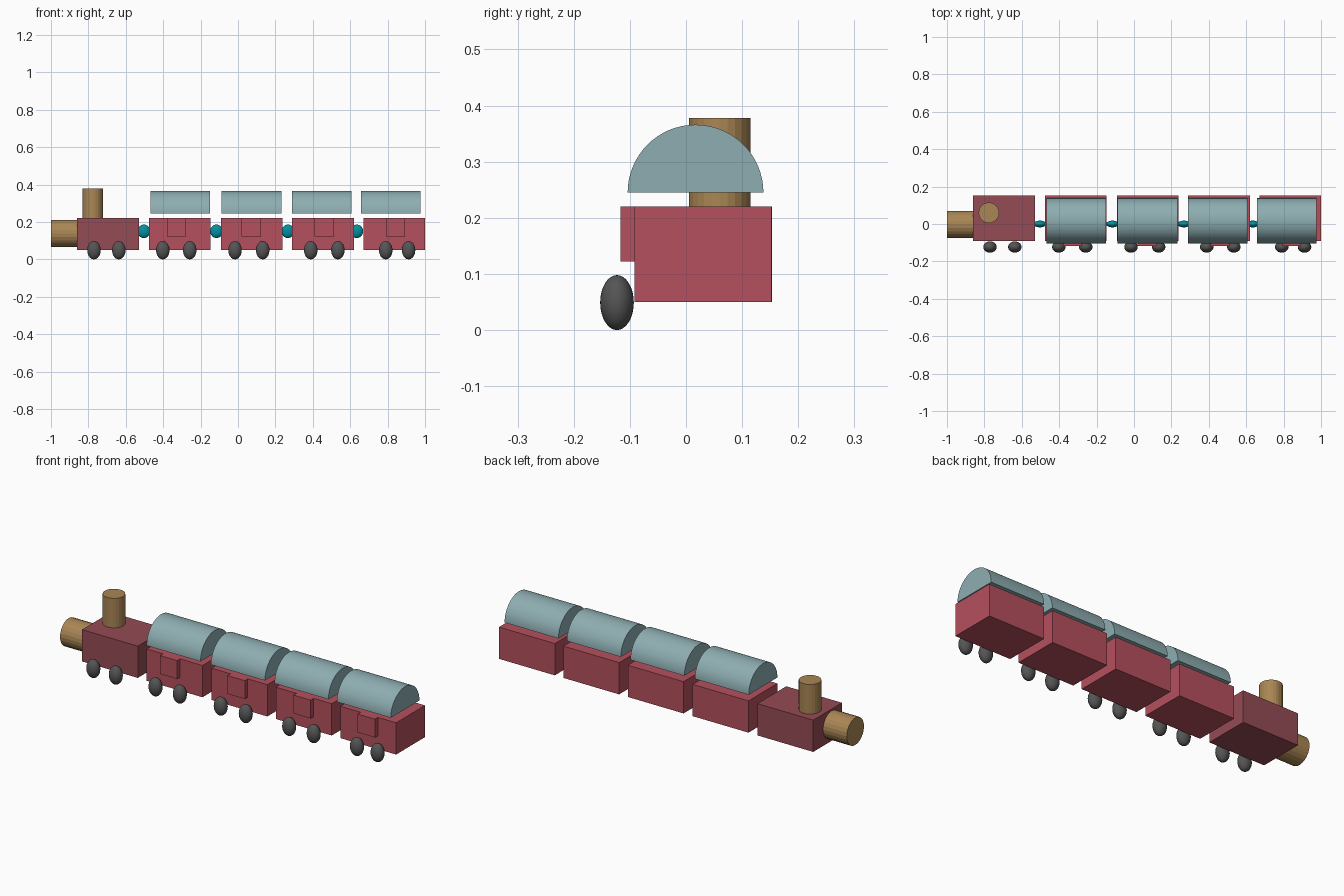
import bpy, bmesh, math
from mathutils import Matrix

if "Cube" in bpy.data.objects:
    bpy.data.objects.remove(bpy.data.objects["Cube"])


def material(name, rgb):
    m = bpy.data.materials.new(name)
    m.diffuse_color = (*rgb, 1)
    m.use_nodes = True
    m.node_tree.nodes["Principled BSDF"].inputs["Base Color"].default_value = m.diffuse_color
    return m


RED = material("carriage_red", (0.46, 0.08, 0.11))
MAROON = material("engine_maroon", (0.30, 0.07, 0.09))
BRASS = material("brass", (0.40, 0.24, 0.09))
BLUE = material("roof_blue", (0.27, 0.42, 0.44))
TEAL = material("coupling_teal", (0.0, 0.28, 0.36))
DARK = material("wheel_grey", (0.09, 0.09, 0.09))


def finish(name, bm, mat, smooth=False):
    bmesh.ops.recalc_face_normals(bm, faces=bm.faces)
    mesh = bpy.data.meshes.new(name)
    for f in bm.faces:
        f.smooth = smooth
    bm.to_mesh(mesh)
    bm.free()
    mesh.materials.append(mat)
    ob = bpy.data.objects.new(name, mesh)
    bpy.context.collection.objects.link(ob)
    return ob


def box(name, lo, hi, mat):
    bm = bmesh.new()
    size = [b - a for a, b in zip(lo, hi)]
    mid = [(a + b) / 2 for a, b in zip(lo, hi)]
    bmesh.ops.create_cube(bm, size=1, matrix=Matrix.Translation(mid) @ Matrix.Diagonal((*size, 1)))
    return finish(name, bm, mat)


def ellipsoid(name, mid, radii, mat):
    bm = bmesh.new()
    bmesh.ops.create_uvsphere(bm, u_segments=32, v_segments=16, radius=1,
                              matrix=Matrix.Translation(mid) @ Matrix.Diagonal((*radii, 1)))
    return finish(name, bm, mat, True)


def cylinder(name, mid, radius, depth, mat, along_x=False):
    bm = bmesh.new()
    turn = Matrix.Rotation(math.pi / 2 if along_x else 0, 4, 'Y')
    bmesh.ops.create_cone(bm, cap_ends=True, segments=24, radius1=radius, radius2=radius,
                          depth=depth, matrix=Matrix.Translation(mid) @ turn)
    return finish(name, bm, mat)


def half_round(name, x0, x1, y, z, radius, mat, steps=32):
    bm = bmesh.new()
    arc = [math.pi * i / steps for i in range(steps + 1)]
    face = bm.faces.new([bm.verts.new((x0, y + radius * math.cos(a), z + radius * math.sin(a)))
                         for a in arc])
    ext = bmesh.ops.extrude_face_region(bm, geom=[face], use_keep_orig=True)
    moved = [g for g in ext["geom"] if isinstance(g, bmesh.types.BMVert)]
    bmesh.ops.translate(bm, verts=moved, vec=(x1 - x0, 0, 0))
    ob = finish(name, bm, mat)
    bpy.ops.object.select_all(action='DESELECT')
    ob.select_set(True)
    bpy.context.view_layer.objects.active = ob
    bpy.ops.object.shade_smooth_by_angle(angle=math.radians(30))
    return ob


# Engine: body, boiler and chimney
box("engine_body", (-0.86, -0.09, 0.05), (-0.53, 0.153, 0.22), MAROON)
cylinder("boiler", (-0.925, -0.003, 0.138), 0.073, 0.15, BRASS, True)
cylinder("chimney", (-0.776, 0.06, 0.297), 0.055, 0.162, BRASS)

# Carriages: body start, roof start, door start
carriages = [(-0.476, -0.468, -0.38), (-0.092, -0.087, 0.02),
             (0.289, 0.289, 0.41), (0.67, 0.658, 0.79)]
for i, (body_x, roof_x, door_x) in enumerate(carriages, 1):
    box(f"carriage_body_{i}", (body_x, -0.092, 0.05), (body_x + 0.33, 0.152, 0.22), RED)
    half_round(f"carriage_roof_{i}", roof_x, roof_x + 0.319, 0.017, 0.245, 0.121, BLUE)
    box(f"carriage_door_{i}", (door_x, -0.117, 0.122), (door_x + 0.102, -0.085, 0.22), RED)

# Couplings between the vehicles
for i, x in enumerate((-0.503, -0.115, 0.267, 0.635), 1):
    ellipsoid(f"coupling_{i}", (x, 0, 0.15), (0.034, 0.018, 0.036), TEAL)

# Wheels along the front side only
for i, x in enumerate((-0.77, -0.637, -0.402, -0.258, -0.016,
                       0.132, 0.389, 0.534, 0.79, 0.912), 1):
    ellipsoid(f"wheel_{i}", (x, -0.123, 0.049), (0.036, 0.03, 0.049), DARK)
